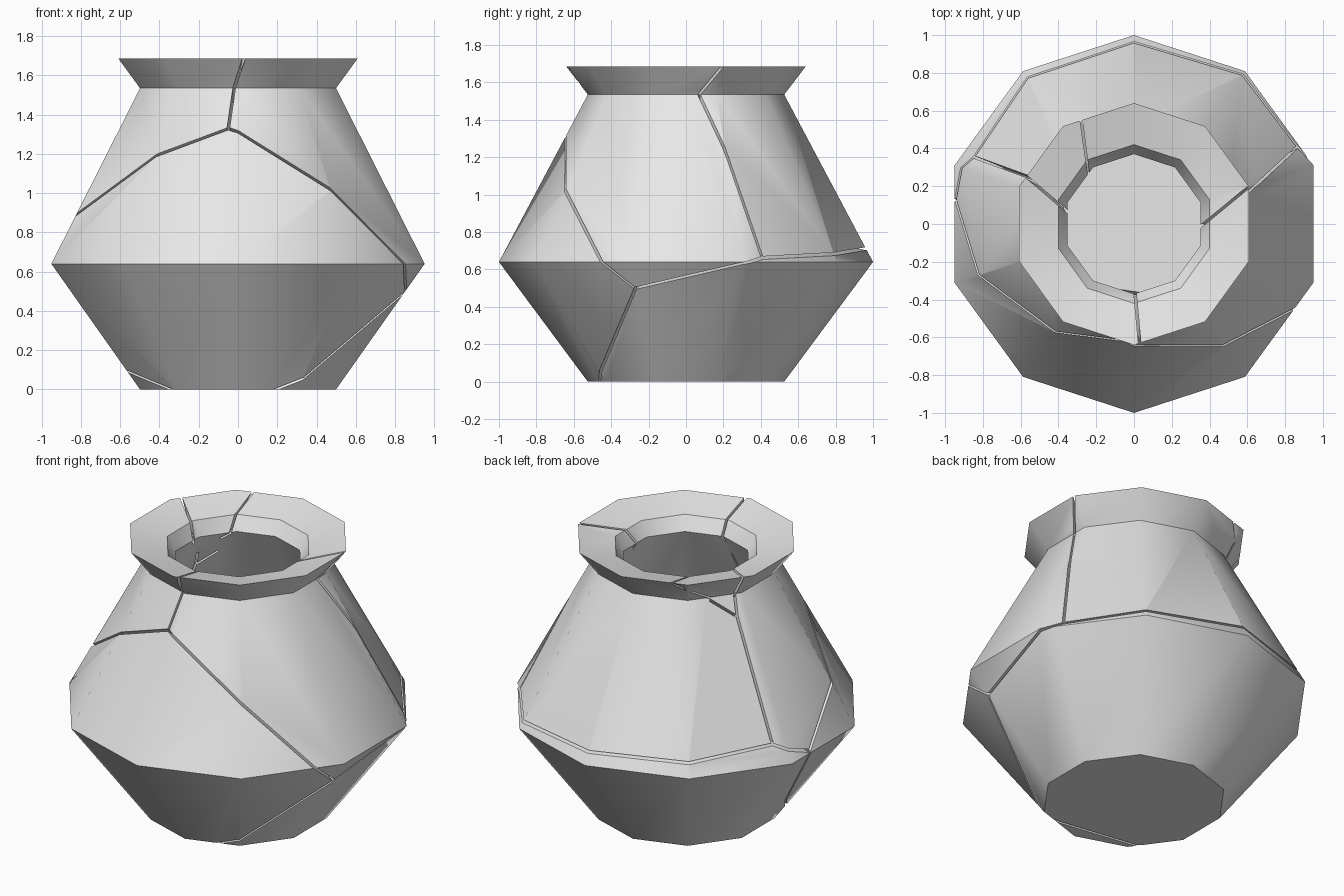
import bpy
import bmesh
import math
from mathutils import Vector

cube = bpy.data.objects.get("Cube")
if cube:
    bpy.data.objects.remove(cube, do_unlink=True)

GAP = 0.014
CENTRE = Vector((0, 0, 0.9))


def make_object(name, bm):
    mesh = bpy.data.meshes.new(name)
    bm.to_mesh(mesh)
    bm.free()
    obj = bpy.data.objects.new(name, mesh)
    bpy.context.scene.collection.objects.link(obj)
    return obj


def lathe(name, profile, sides):
    """Spin a radius/height profile around the z axis."""
    bm = bmesh.new()
    verts = [bm.verts.new((0, -r, z)) for r, z in profile]
    edges = [bm.edges.new(pair) for pair in zip(verts, verts[1:])]
    bmesh.ops.spin(bm, geom=verts + edges, cent=(0, 0, 0), axis=(0, 0, 1),
                   angle=math.tau, steps=sides)
    bmesh.ops.remove_doubles(bm, verts=bm.verts, dist=0.0005)
    bmesh.ops.recalc_face_normals(bm, faces=bm.faces)
    return make_object(name, bm)


def crack_cutter(points, apex=CENTRE, inner=0.6, outer=1.1):
    """Thin fan of sheets that radiates from the apex through a crack line."""
    bm = bmesh.new()
    rows = []
    for p in points:
        ray = Vector(p) - apex
        rows.append([bm.verts.new(apex + ray * k) for k in (inner, outer)])
    for a, b in zip(rows, rows[1:]):
        bm.faces.new((a[0], a[1], b[1], b[0]))
    obj = make_object("crack_cutter", bm)
    sheet = obj.modifiers.new("thickness", 'SOLIDIFY')
    sheet.thickness = GAP
    sheet.offset = 0
    obj.hide_render = True
    return obj


def rim_cutter(neck, rim, throat):
    """Crack that climbs the flared rim and runs down into the throat."""
    apex = Vector((throat[0] * 0.85, throat[1] * 0.85, 1.5))
    lifted = Vector(rim) + Vector((0, 0, 0.3))
    return crack_cutter([neck, rim, lifted], apex, 0.05, 1.12)


# Pot: outer wall, flared rim, throat and hollow inside
pot = lathe("cracked_pot", [
    (0, 0), (0.525, 0), (1.0, 0.64), (0.525, 1.535), (0.64, 1.685),
    (0.42, 1.635), (0.37, 1.55), (0.84, 0.64), (0.43, 0.14), (0, 0.14)], 10)

# Junctions where the cracks meet
front = (-0.05, -0.62, 1.33)
right_low = (0.85, -0.27, 0.5)
right_back = (0.87, 0.41, 0.66)
left_back = (-0.86, 0.36, 0.75)
left_low = (-0.95, 0.13, 0.65)
left_top = (-0.53, 0.24, 1.43)
neck_front = (-0.02, -0.52, 1.535)
neck_right = (0.5, 0.07, 1.535)
neck_left = (-0.48, 0.2, 1.535)
neck_back = (-0.4, 0.33, 1.535)

cutters = [
    # Front shard, upper edges
    crack_cutter([front, (0.47, -0.645, 1.02), (0.84, -0.45, 0.645), right_low]),
    crack_cutter([front, (-0.42, -0.57, 1.19), (-0.82, -0.28, 0.9), left_low]),
    # Front shard, edge across the foot
    crack_cutter([right_low, (0.33, -0.46, 0.05), (0.18, -0.46, 0),
                  (-0.34, -0.38, 0), (-0.62, -0.1, 0.17), left_low]),
    # Long crack around the back
    crack_cutter([right_low, (0.95, 0.3, 0.63), right_back, (0.58, 0.8, 0.68),
                  (0, 0.965, 0.71), (-0.56, 0.77, 0.72), left_back, left_low]),
    # Cracks up to the neck
    crack_cutter([front, neck_front], outer=1.04),
    crack_cutter([right_back, (0.64, 0.2, 1.26), neck_right], outer=1.04),
    crack_cutter([left_back, left_top, neck_left], outer=1.04),
    crack_cutter([left_top, neck_back], outer=1.04),
    # Cracks over the rim
    rim_cutter(neck_front, (0.03, -0.63, 1.685), (0, -0.36)),
    rim_cutter(neck_right, (0.6, 0.19, 1.685), (0.36, -0.06)),
    rim_cutter(neck_left, (-0.58, 0.26, 1.685), (-0.36, 0.03)),
    rim_cutter(neck_back, (-0.28, 0.55, 1.685), (-0.27, 0.22)),
]

# Split the pot along every crack, then drop the cutters
for cutter in cutters:
    cut = pot.modifiers.new("crack", 'BOOLEAN')
    cut.operation = 'DIFFERENCE'
    cut.solver = 'EXACT'
    cut.object = cutter
graph = bpy.context.evaluated_depsgraph_get()
cracked = bpy.data.meshes.new_from_object(pot.evaluated_get(graph))
pot.modifiers.clear()
pot.data = cracked
for cutter in cutters:
    bpy.data.objects.remove(cutter, do_unlink=True)

# One plain clay colour
clay = bpy.data.materials.new("pale_grey_clay")
clay.use_nodes = True
colour = (0.8, 0.8, 0.8, 1)
clay.diffuse_color = colour
clay.node_tree.nodes["Principled BSDF"].inputs["Base Color"].default_value = colour
pot.data.materials.clear()
pot.data.materials.append(clay)

# Smooth around the body, sharp at the waist, neck and cracks
bpy.ops.object.select_all(action='DESELECT')
pot.select_set(True)
bpy.context.view_layer.objects.active = pot
bpy.ops.object.shade_smooth_by_angle(angle=math.radians(40))
